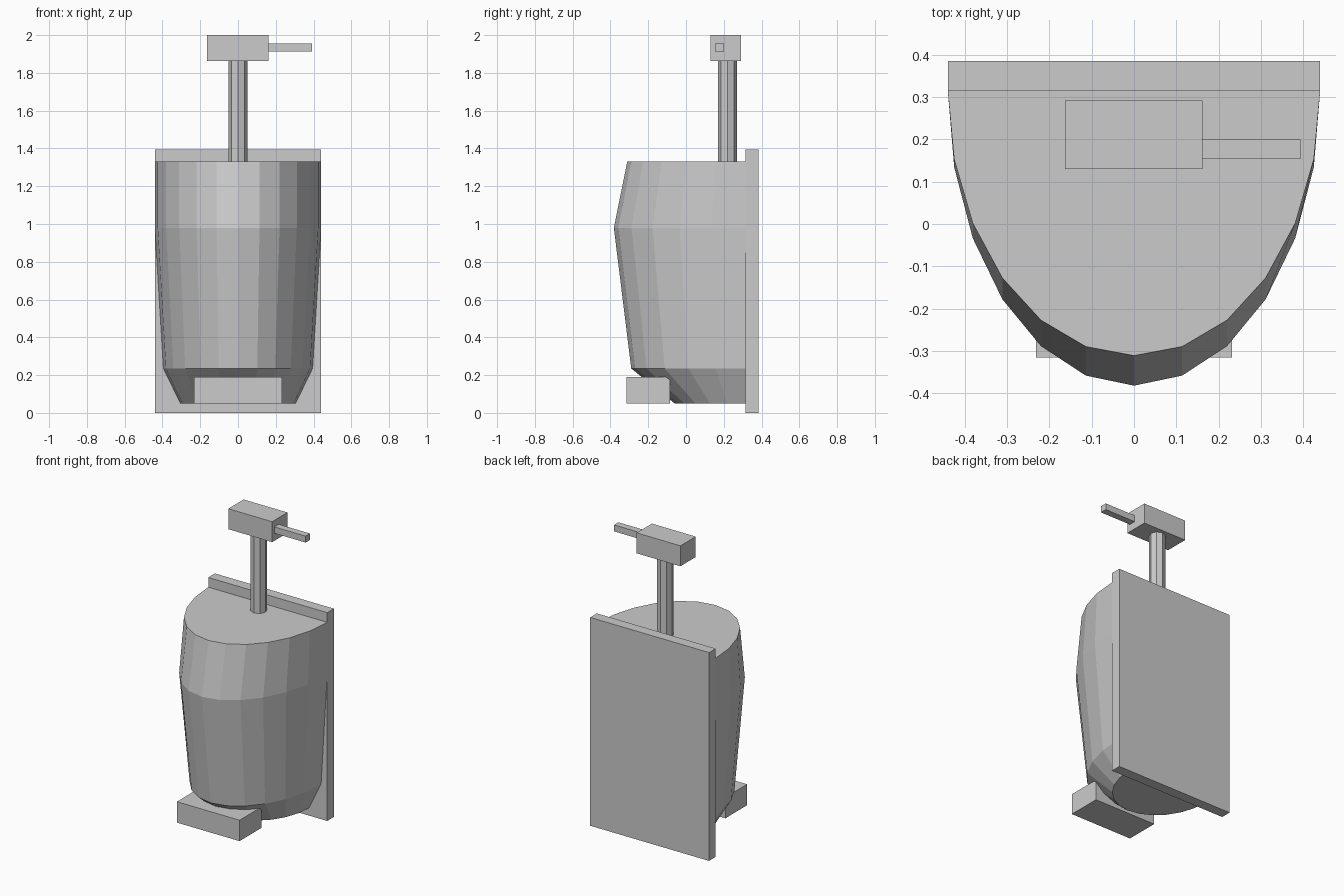
import bpy, bmesh, math

if "Cube" in bpy.data.objects:
    bpy.data.objects.remove(bpy.data.objects["Cube"])

grey = bpy.data.materials.new("light grey")
grey.diffuse_color = (0.6, 0.6, 0.6, 1)
grey.use_nodes = True
grey.node_tree.nodes["Principled BSDF"].inputs["Base Color"].default_value = grey.diffuse_color


def finish(bm, name):
    bmesh.ops.recalc_face_normals(bm, faces=bm.faces)
    me = bpy.data.meshes.new(name)
    bm.to_mesh(me)
    bm.free()
    me.materials.append(grey)
    ob = bpy.data.objects.new(name, me)
    bpy.context.collection.objects.link(ob)
    return ob


def loft(name, rings):
    """Skin a stack of closed rings and cap both ends."""
    bm = bmesh.new()
    loops = [[bm.verts.new(p) for p in r] for r in rings]
    n = len(loops[0])
    for a, b in zip(loops, loops[1:]):
        for i in range(n):
            j = (i + 1) % n
            bm.faces.new((a[i], a[j], b[j], b[i]))
    bm.faces.new(loops[0])
    bm.faces.new(loops[-1])
    return finish(bm, name)


def box(name, x0, x1, y0, y1, z0, z1):
    return loft(name, [[(x0, y0, z), (x1, y0, z), (x1, y1, z), (x0, y1, z)]
                       for z in (z0, z1)])


BACK = 0.315  # plane where the bowl meets the wall plate


def half_ellipse(z, a, b):
    return [(-a * math.cos(math.pi * i / 12),
             BACK - b * math.sin(math.pi * i / 12), z) for i in range(13)]


# wall plate
box("wall_plate", -0.44, 0.44, BACK, 0.385, 0, 1.395)

# bowl: stacked half ellipses (height, half width, depth)
loft("bowl", [half_ellipse(*s) for s in
              ((0.05, 0.305, 0.375), (0.235, 0.395, 0.605),
               (0.98, 0.44, 0.697), (1.33, 0.44, 0.626))])

# front block under the bowl
box("foot_block", -0.232, 0.232, -0.315, -0.085, 0.05, 0.19)

# eight-sided flush pipe
loft("flush_pipe", [[(0.05 * math.cos(math.pi * i / 4),
                      0.22 + 0.05 * math.sin(math.pi * i / 4), z)
                     for i in range(8)] for z in (1.32, 1.87)])

# valve and lever
box("valve_box", -0.163, 0.162, 0.13, 0.292, 1.863, 2.0)
box("flush_lever", 0.16, 0.393, 0.154, 0.2, 1.913, 1.956)
